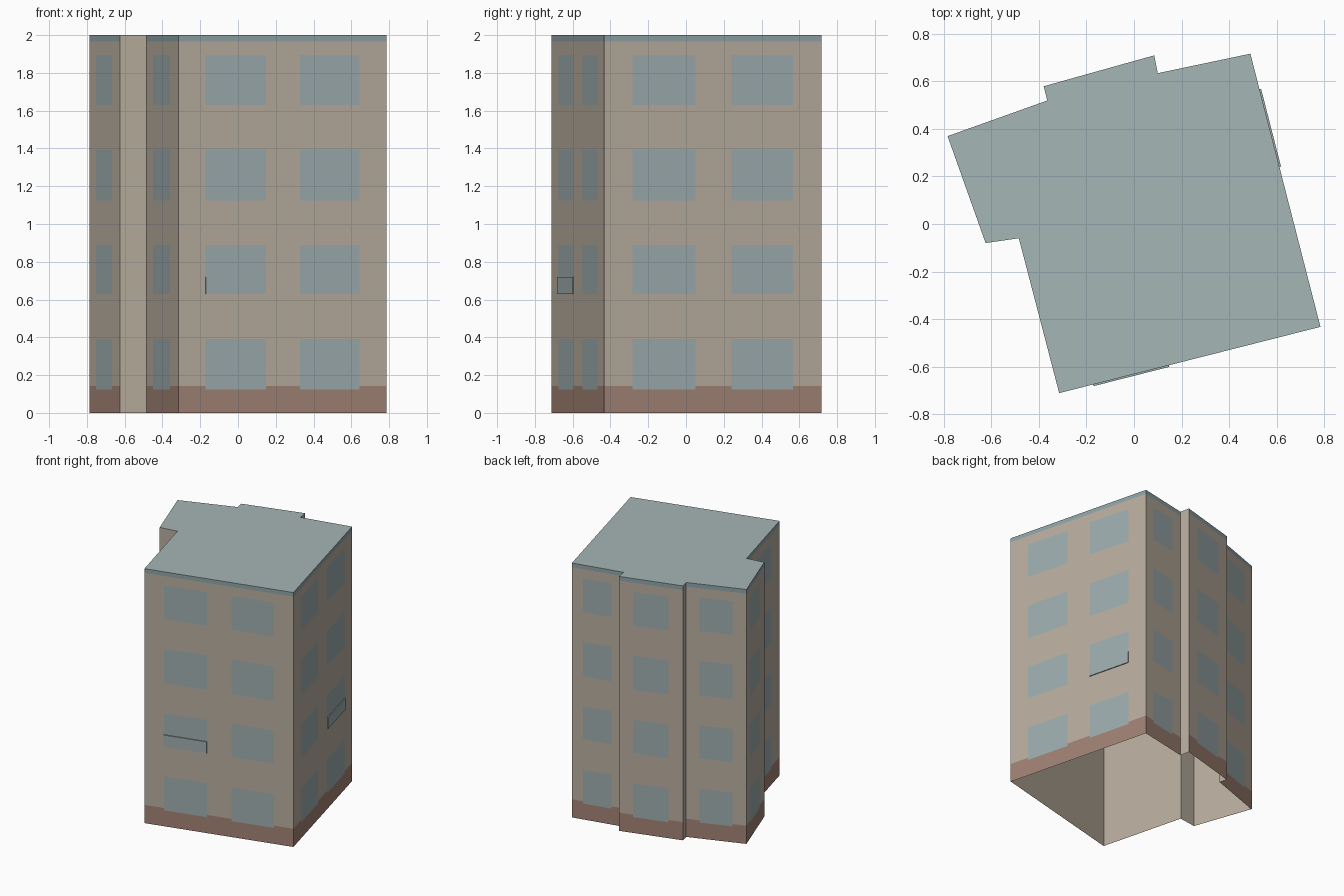
import bpy
import bmesh
from mathutils import Vector

cube = bpy.data.objects.get("Cube")
if cube:
    bpy.data.objects.remove(cube, do_unlink=True)


def material(name, rgb):
    """Flat material from an sRGB 0-255 colour."""
    lin = [((c / 255 + 0.055) / 1.055) ** 2.4 for c in rgb] + [1.0]
    mat = bpy.data.materials.new(name)
    mat.use_nodes = True
    mat.diffuse_color = lin
    bsdf = mat.node_tree.nodes["Principled BSDF"]
    bsdf.inputs["Base Color"].default_value = lin
    bsdf.inputs["Roughness"].default_value = 0.9
    return mat


PLASTER, GLASS, BASE, TRIM, ROOF = range(5)
MATS = [
    material("plaster", (184, 173, 158)),
    material("window_glass", (157, 172, 173)),
    material("base_brown", (160, 130, 116)),
    material("cornice_blue_grey", (143, 163, 167)),
    material("roof_grey", (165, 182, 181)),
]

HEIGHT = 2.0
BASE_TOP, TRIM_BOTTOM = 0.143, 1.967
FLOORS = [(0.125, 0.39), (0.63, 0.89), (1.125, 1.395), (1.63, 1.895)]

# Window spans along a wall, as fractions of its length
WIDE = [(0.13, 0.42), (0.585, 0.87)]
BACK = [(0.22, 0.77)]
SIDE = [(0.2, 0.735)]
PLAIN = None

# Footprint corners, counter-clockwise, with the layout of the wall that follows
FOOTPRINT = [
    ("front_wall", (-0.315, -0.712), WIDE),
    ("left_side_of_front_wall", (0.785, -0.433), WIDE),
    ("back_wall_left", (0.49, 0.717), BACK),
    ("back_step_left", (0.10, 0.635), PLAIN),
    ("back_wall_middle", (0.085, 0.71), BACK),
    ("back_step_right", (-0.38, 0.58), PLAIN),
    ("back_wall_right", (-0.365, 0.52), BACK),
    ("right_wall_back", (-0.785, 0.37), SIDE),
    ("right_step", (-0.625, -0.08), PLAIN),
    ("right_wall_front", (-0.485, -0.06), SIDE),
]
FOOTPRINT[1] = ("left_wall",) + FOOTPRINT[1][1:]
CORNERS = [Vector(p) for _, p, _ in FOOTPRINT]
COUNT = len(CORNERS)


def finish(name, bm):
    mesh = bpy.data.meshes.new(name)
    bm.to_mesh(mesh)
    bm.free()
    for mat in MATS:
        mesh.materials.append(mat)
    obj = bpy.data.objects.new(name, mesh)
    bpy.context.scene.collection.objects.link(obj)
    return obj


def inside(value, spans):
    return any(a < value < b for a, b in spans)


def build_wall(name, a, b, windows):
    """Wall cut along window and band edges, coloured by position."""
    us, zs = [0, 1], [0, HEIGHT]
    if windows:
        us = sorted(us + [u for span in windows for u in span])
        zs = sorted(zs + [BASE_TOP, TRIM_BOTTOM] + [z for f in FLOORS for z in f])
    bm = bmesh.new()
    grid = [[bm.verts.new((*a.lerp(b, u), z)) for u in us] for z in zs]
    for j in range(len(zs) - 1):
        for i in range(len(us) - 1):
            face = bm.faces.new((grid[j][i], grid[j][i + 1],
                                 grid[j + 1][i + 1], grid[j + 1][i]))
            u, z = (us[i] + us[i + 1]) / 2, (zs[j] + zs[j + 1]) / 2
            if not windows:
                face.material_index = PLASTER
            elif inside(u, windows) and inside(z, FLOORS):
                face.material_index = GLASS
            elif z < BASE_TOP:
                face.material_index = BASE
            elif z > TRIM_BOTTOM:
                face.material_index = TRIM
    finish(name, bm)


def build_panel(name, a, b, span):
    """Thin panel over the lower part of a first-floor window."""
    along = (b - a).normalized()
    out = Vector((along.y, -along.x)) * 0.007
    p, q = a.lerp(b, span[0]), a.lerp(b, span[1])
    bm = bmesh.new()
    base = [bm.verts.new((*v, 0.63)) for v in (p, p + out, q + out, q)]
    face = bm.faces.new(base)
    top = bmesh.ops.extrude_face_region(bm, geom=[face])
    verts = [g for g in top["geom"] if isinstance(g, bmesh.types.BMVert)]
    bmesh.ops.translate(bm, verts=verts, vec=(0, 0, 0.09))
    bmesh.ops.recalc_face_normals(bm, faces=bm.faces)
    for f in bm.faces:
        f.material_index = GLASS
    finish(name, bm)


# Outer walls
for k, (name, _, windows) in enumerate(FOOTPRINT):
    build_wall(name, CORNERS[k], CORNERS[(k + 1) % COUNT], windows)

# Window panels on the two wide walls
build_panel("front_window_panel", CORNERS[0], CORNERS[1], WIDE[0])
build_panel("left_window_panel", CORNERS[1], CORNERS[2], WIDE[1])

# Flat roof
bm = bmesh.new()
bm.faces.new([bm.verts.new((*c, HEIGHT)) for c in CORNERS]).material_index = ROOF
finish("roof", bm)

# Plain inner lining, open at the bottom
bm = bmesh.new()
low, high = [], []
for k, c in enumerate(CORNERS):
    d0 = (c - CORNERS[k - 1]).normalized()
    d1 = (CORNERS[(k + 1) % COUNT] - c).normalized()
    n0, n1 = Vector((-d0.y, d0.x)), Vector((-d1.y, d1.x))
    p = c + (n0 + n1) * 0.004 / (1 + n0.dot(n1))
    low.append(bm.verts.new((*p, 0)))
    high.append(bm.verts.new((*p, HEIGHT - 0.004)))
for k in range(COUNT):
    n = (k + 1) % COUNT
    bm.faces.new((low[n], low[k], high[k], high[n]))
bm.faces.new(high[::-1])
finish("inner_lining", bm)
